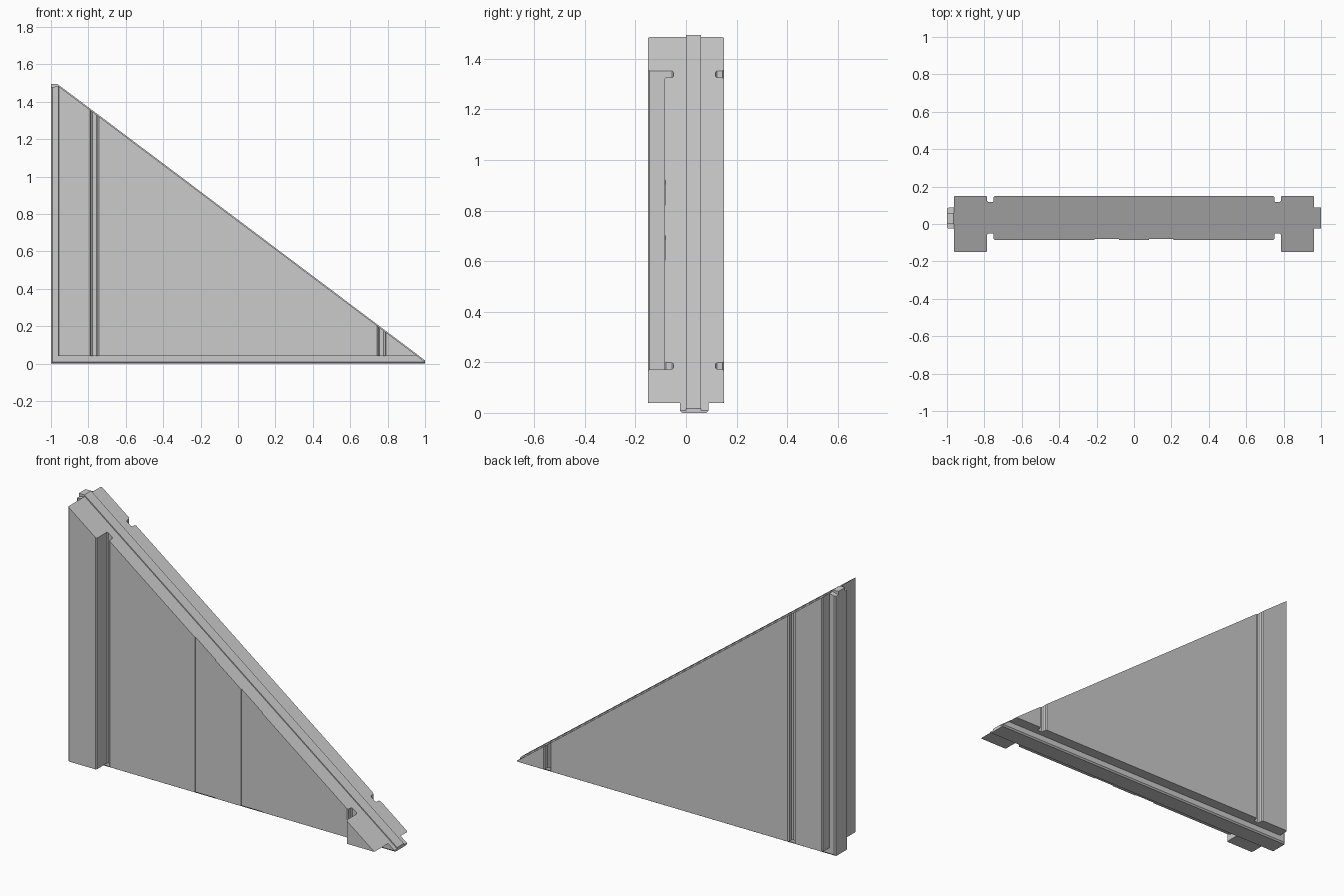
import bpy, bmesh
from mathutils import Vector

if "Cube" in bpy.data.objects:
    bpy.data.objects.remove(bpy.data.objects["Cube"])

SLOPE = 0.7515  # fall of the sloping edge per unit of x


def prism(points, direction):
    """Closed prism from a planar outline pushed along a direction."""
    bm = bmesh.new()
    face = bm.faces.new([bm.verts.new(p) for p in points])
    ext = bmesh.ops.extrude_face_region(bm, geom=[face])
    verts = [g for g in ext["geom"] if isinstance(g, bmesh.types.BMVert)]
    bmesh.ops.translate(bm, vec=direction, verts=verts)
    bmesh.ops.recalc_face_normals(bm, faces=bm.faces)
    return bm


def chamfer(bm, test, width):
    edges = [e for e in bm.edges if test(e.verts[0].co, e.verts[1].co)]
    bmesh.ops.bevel(bm, geom=edges, offset=width, segments=1,
                    affect='EDGES', clamp_overlap=True)


def finish(bm, name):
    bmesh.ops.recalc_face_normals(bm, faces=bm.faces)
    mesh = bpy.data.meshes.new(name)
    bm.to_mesh(mesh)
    bm.free()
    obj = bpy.data.objects.new(name, mesh)
    bpy.context.collection.objects.link(obj)
    return obj


# Wall body: symmetrical plan with end posts, slots and shallow panel steps
END, POST, SLOT = 0.963, 0.785, 0.75
front = [(END, -0.15), (POST, -0.15), (POST, -0.05), (SLOT, -0.05),
         (SLOT, -0.086), (0.21, -0.086), (0.21, -0.081),
         (0.08, -0.081), (0.08, -0.086)]
back = [(SLOT, 0.15), (SLOT, 0.117), (POST, 0.117), (POST, 0.15), (END, 0.15)]
right = back + front
plan = right + [(-x, y) for x, y in reversed(right)]
body = prism([(x, y, 0.04) for x, y in plan], (0, 0, 1.6))
chamfer(body, lambda a, b: abs(a.z - b.z) > 1 and abs(a.x) > 0.3, 0.006)

# Slice the body along the sloping edge
bmesh.ops.bisect_plane(body, geom=body.verts[:] + body.edges[:] + body.faces[:],
                       plane_co=(1, 0, 0.011), plane_no=Vector((SLOPE, 0, 1)).normalized(),
                       clear_outer=True)
bmesh.ops.holes_fill(body, edges=[e for e in body.edges if e.is_boundary])
finish(body, "wall_body")

# Joining tongue along the left side and the bottom
outline = [(-1, 0), (1, 0), (1, 0.010), (-0.963, 1.485), (-1, 1.475)]
tongue = prism([(x, -0.024, z) for x, z in outline], (0, 0.112, 0))
chamfer(tongue, lambda a, b: abs(a.y - b.y) < 1e-5 and
        ((a.x < -0.999 and b.x < -0.999) or (a.z < 0.001 and b.z < 0.001)), 0.008)
finish(tongue, "joining_tongue")

# Raised strip along the sloping edge
strip = [(-1, 1.46), (1, 0.003), (1, 0.018), (-0.965, 1.495), (-1, 1.495)]
finish(prism([(x, 0, z) for x, z in strip], (0, 0.06, 0)), "sloping_strip")
